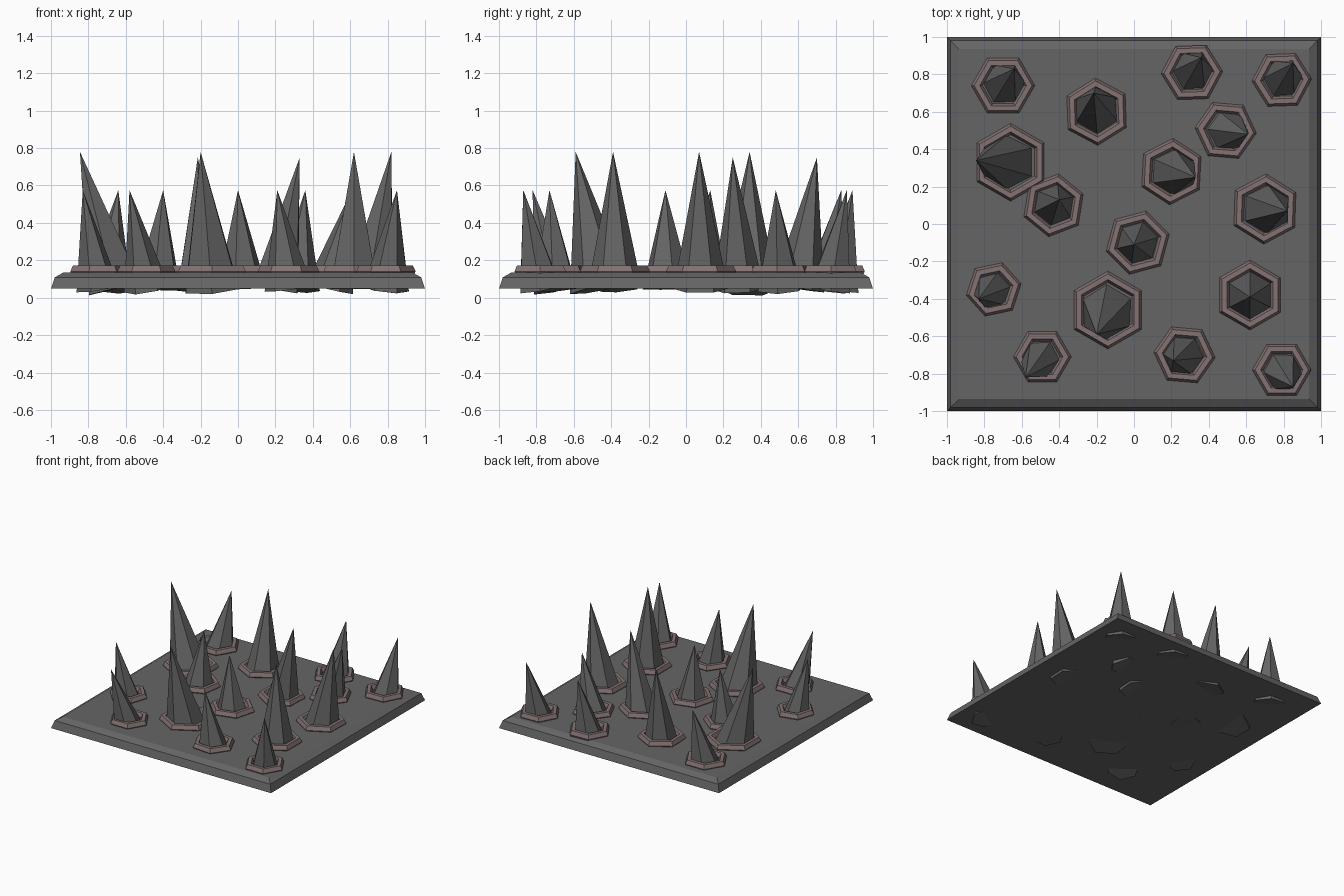
import bpy, bmesh, math
from mathutils import Matrix, Vector

if "Cube" in bpy.data.objects:
    bpy.data.objects.remove(bpy.data.objects["Cube"])


def material(name, color):
    m = bpy.data.materials.new(name)
    m.diffuse_color = (*color, 1)
    m.use_nodes = True
    m.node_tree.nodes["Principled BSDF"].inputs["Base Color"].default_value = m.diffuse_color
    return m


DARK = material("dark_metal", (0.13, 0.13, 0.13))
RUST = material("rusty_trim", (0.23, 0.17, 0.17))
BASE_Z = 0.048


def finish(name, bm, mat):
    bmesh.ops.recalc_face_normals(bm, faces=bm.faces)
    me = bpy.data.meshes.new(name)
    bm.to_mesh(me)
    bm.free()
    me.materials.append(mat)
    ob = bpy.data.objects.new(name, me)
    bpy.context.collection.objects.link(ob)


def skin(bm, loops, closed):
    # bridge equal-sized vertex loops with quads
    n = len(loops[0])
    last = len(loops) if closed else len(loops) - 1
    for i in range(last):
        a, b = loops[i], loops[(i + 1) % len(loops)]
        for j in range(n):
            k = (j + 1) % n
            bm.faces.new((a[j], a[k], b[k], b[j]))


# Square plate with chamfered upper edge
bm = bmesh.new()
loops = []
for h, z in ((1.0, BASE_Z), (0.98, 0.108), (0.935, 0.134)):
    loops.append([bm.verts.new((x * h, y * h, z))
                  for x, y in ((-1, -1), (1, -1), (1, 1), (-1, 1))])
skin(bm, loops, False)
bm.faces.new(loops[0])
bm.faces.new(loops[-1])
finish("base_plate", bm, DARK)


def collar(i, x, y, radius, turn):
    # hexagonal ring with a six-sided cross-section
    bm = bmesh.new()
    loops = []
    for s in range(6):
        a = math.radians(turn + 60 * s)
        loop = []
        for t in range(6):
            b = math.radians(60 * t)
            r = radius - 0.03 + 0.03 * math.cos(b)
            loop.append(bm.verts.new((x + r * math.cos(a), y + r * math.sin(a),
                                      0.141 + 0.036 * math.sin(b))))
        loops.append(loop)
    skin(bm, loops, True)
    finish(f"spike_collar_{i}", bm, RUST)


def spike(i, x, y, radius, turn, tip):
    # leaning six-sided cone pointing from the plate underside to its tip
    foot = Vector((x, y, BASE_Z))
    axis = Vector(tip) - foot
    rot = Vector((0, 0, 1)).rotation_difference(axis).to_matrix().to_4x4()
    spin = Matrix.Rotation(math.radians(turn), 4, 'Z')
    bm = bmesh.new()
    ring = []
    for s in range(6):
        a = math.radians(60 * s)
        p = Vector((radius * math.cos(a), radius * math.sin(a), 0))
        ring.append(bm.verts.new(foot + rot @ spin @ p))
    top = bm.verts.new(tip)
    bm.faces.new(ring)
    for s in range(6):
        bm.faces.new((ring[s], ring[(s + 1) % 6], top))
    finish(f"spike_{i}", bm, DARK)


# Spike layout per size: x, y, collar radius, turn, tip x, tip y
LAYOUT = {
    0.575: ((-.70, .74, .17, 0, -.64, .83), (.31, .81, .165, 2, .36, .89),
            (.79, .77, .16, 2, .85, .86), (.49, .50, .165, -5, .61, .48),
            (-.43, .10, .17, 21, -.40, .13), (.02, -.10, .175, 15, 0, -.11),
            (-.75, -.35, .15, 12, -.83, -.40), (-.49, -.71, .155, 0, -.58, -.82),
            (.27, -.70, .165, -5, .21, -.73), (.79, -.78, .158, 0, .85, -.87)),
    0.75: ((-.20, .60, .18, 32, -.215, .70), (.20, .28, .178, 27, .33, .25)),
    0.78: ((-.66, .33, .208, 30, -.845, .34), (.70, .08, .188, 28, .82, .07),
           (-.14, -.46, .208, 30, -.20, -.59), (.62, -.38, .187, 30, .62, -.39)),
}
count = 0
for height, group in LAYOUT.items():
    for x, y, r, turn, tx, ty in group:
        count += 1
        collar(count, x, y, r, turn)
        spike(count, x, y, r * 0.78, turn, (tx, ty, height))
